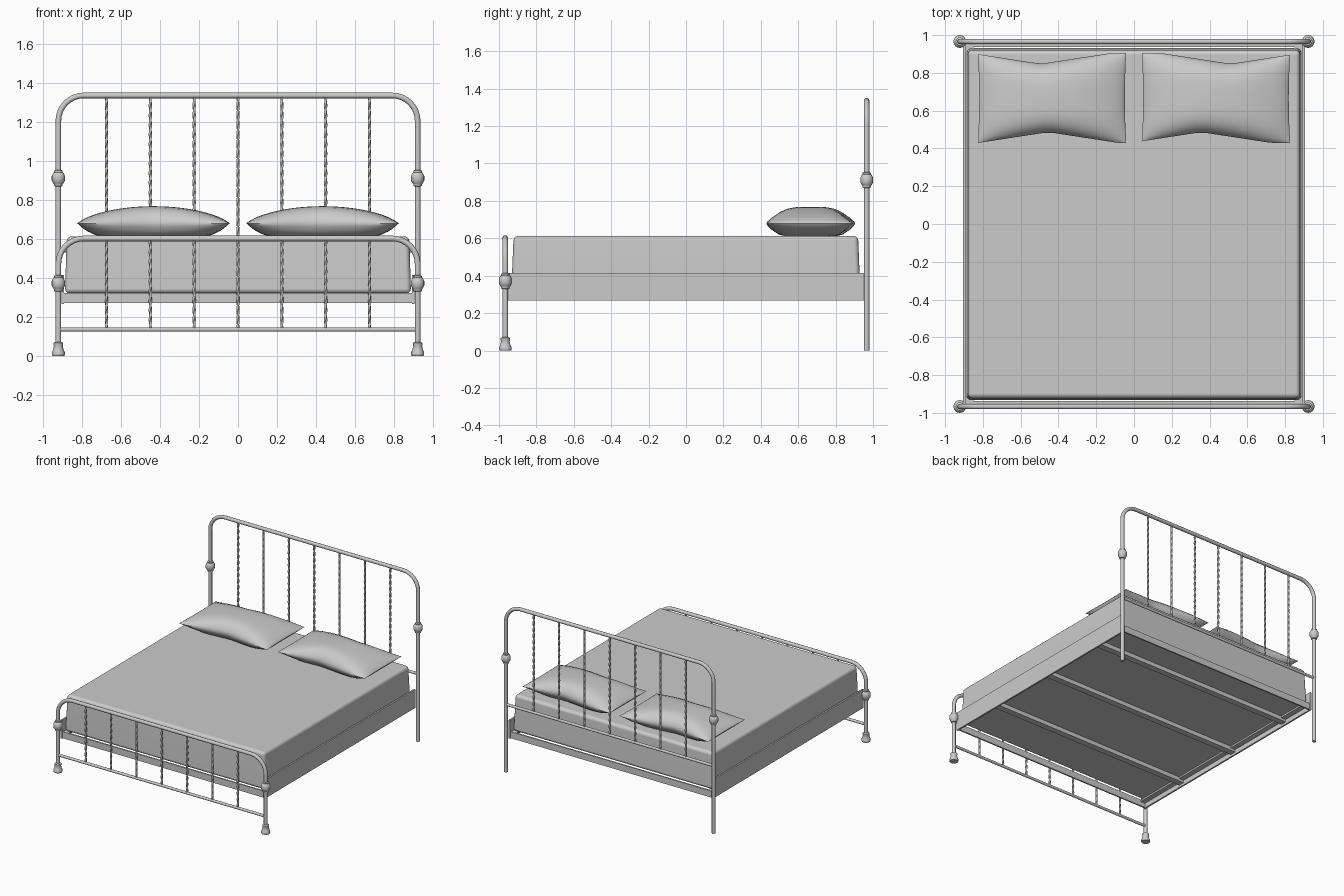
import bpy, bmesh, math

if "Cube" in bpy.data.objects:
    bpy.data.objects.remove(bpy.data.objects["Cube"])

grey = bpy.data.materials.new("plain grey")
grey.diffuse_color = (0.6, 0.6, 0.6, 1)
grey.use_nodes = True
grey.node_tree.nodes["Principled BSDF"].inputs["Base Color"].default_value = grey.diffuse_color
POST_X, END_Y, TUBE = 0.922, 0.966, 0.0145


def finish(name, bm, smooth=None):
    bmesh.ops.recalc_face_normals(bm, faces=bm.faces)
    me = bpy.data.meshes.new(name)
    bm.to_mesh(me)
    bm.free()
    me.materials.append(grey)
    ob = bpy.data.objects.new(name, me)
    bpy.context.collection.objects.link(ob)
    if smooth:
        bpy.ops.object.select_all(action='DESELECT')
        bpy.context.view_layer.objects.active = ob
        ob.select_set(True)
        bpy.ops.object.shade_smooth_by_angle(angle=math.radians(smooth))
    return ob


def box(name, x0, x1, y0, y1, z0, z1):
    bm = bmesh.new()
    bmesh.ops.create_cube(bm, size=1)
    for v in bm.verts:
        v.co = ((x0 + x1) / 2 + v.co.x * (x1 - x0),
                (y0 + y1) / 2 + v.co.y * (y1 - y0),
                (z0 + z1) / 2 + v.co.z * (z1 - z0))
    return finish(name, bm)


def loft(name, rings, smooth):
    """Skin a stack of equal-sized closed rings and cap both ends."""
    bm = bmesh.new()
    rows = [[bm.verts.new(p) for p in r] for r in rings]
    n = len(rows[0])
    for a, b in zip(rows, rows[1:]):
        for i in range(n):
            j = (i + 1) % n
            bm.faces.new((a[i], a[j], b[j], b[i]))
    bm.faces.new(rows[0])
    bm.faces.new(rows[-1])
    return finish(name, bm, smooth)


def ring(x, y, z, r, n, turn=0.0):
    return [(x + r * math.cos(turn + math.tau * i / n),
             y + r * math.sin(turn + math.tau * i / n), z) for i in range(n)]


def lathe(name, x, y, z, profile):
    return loft(name, [ring(x, y, z + h, r, 16) for r, h in profile], 40)


def tube(name, pts, r=TUBE):
    cu = bpy.data.curves.new(name, 'CURVE')
    cu.dimensions = '3D'
    cu.bevel_depth, cu.bevel_resolution, cu.use_fill_caps = r, 3, True
    sp = cu.splines.new('POLY')
    sp.points.add(len(pts) - 1)
    for p, co in zip(sp.points, pts):
        p.co = (*co, 1)
    sp.use_smooth = True
    cu.materials.append(grey)
    ob = bpy.data.objects.new(name, cu)
    bpy.context.collection.objects.link(ob)
    bpy.ops.object.select_all(action='DESELECT')
    bpy.context.view_layer.objects.active = ob
    ob.select_set(True)
    bpy.ops.object.convert(target='MESH')


def arch(name, y, top, base, r=0.13):
    right = [(POST_X - r + r * math.cos(a), y, top - r + r * math.sin(a))
             for a in (math.pi / 2 * i / 8 for i in range(9))]
    right = [(POST_X, y, base)] + right
    tube(name, right + [(-x, yy, z) for x, yy, z in reversed(right)])


def spindle(name, x, y, z0, z1):
    # twisted square bar
    n = int((z1 - z0) / 0.0125)
    loft(name, [ring(x, y, z0 + (z1 - z0) * i / n, 0.0085, 4, 0.4 * i)
                for i in range(n + 1)], None)


# Headboard and footboard: bent tube, lower rail, twisted spindles, collars
KNOB = [(0.015, -0.043), (0.022, -0.04), (0.022, -0.032), (0.027, -0.026),
        (0.034, -0.012), (0.034, 0.012), (0.027, 0.026), (0.022, 0.03),
        (0.022, 0.038), (0.015, 0.042)]
FOOT = [(0.031, 0), (0.034, 0.006), (0.033, 0.018), (0.027, 0.03),
        (0.023, 0.05), (0.025, 0.056), (0.025, 0.066), (0.015, 0.072)]
for name, y, top, low, knob in (("headboard", END_Y, 1.336, 0.54, 0.912),
                                ("footboard", -END_Y, 0.602, 0.135, 0.372)):
    arch(name + "_frame", y, top, 0.0)
    tube(name + "_lower_rail", [(-POST_X, y, low), (POST_X, y, low)], 0.011)
    for i in range(-3, 4):
        spindle(name + "_spindle", 0.225 * i, y, low, top)
    for s in (-1, 1):
        lathe(name + "_collar", s * POST_X, y, knob, KNOB)
for s in (-1, 1):
    lathe("footboard_foot", s * POST_X, -END_Y, 0, FOOT)

# Bed base: side rails with ledges, end rails and cross slats
for s in (-1, 1):
    a, b = sorted((s * 0.893, s * 0.906))
    box("side_rail", a, b, -0.955, 0.955, 0.267, 0.415)
    a, b = sorted((s * 0.85, s * 0.893))
    box("side_ledge", a, b, -0.94, 0.94, 0.305, 0.318)
    a, b = sorted((s * 0.938, s * 0.95))
    box("end_rail", -0.893, 0.893, a, b, 0.27, 0.322)
for y in (0.65, 0.07, -0.52):
    box("cross_slat", -0.893, 0.893, y - 0.025, y + 0.025, 0.285, 0.318)

# Mattress: slightly tapered block with rounded edges
mattress = box("mattress", -0.888, 0.888, -0.934, 0.932, 0.32, 0.613)
for v in mattress.data.vertices:
    if v.co.z > 0.5:
        v.co.x *= 0.99
        v.co.y *= 0.987
bev = mattress.modifiers.new("rounded", 'BEVEL')
bev.width, bev.segments = 0.025, 3
for p in mattress.data.polygons:
    p.use_smooth = True
mattress.modifiers.new("flat faces", 'WEIGHTED_NORMAL')


def pillow(name, cx, front_pinch, back_pinch, nu=24, nv=14):
    bm = bmesh.new()
    for side in (1, -1):
        grid = []
        for i in range(nu + 1):
            u = -math.cos(math.pi * i / nu)
            row = []
            for j in range(nv + 1):
                v = -math.cos(math.pi * j / nv)
                pinch = back_pinch if v > 0 else front_pinch
                dip = 0.24 * max(0, 1 - abs(u - pinch) / 0.95)
                x = cx + 0.393 * u * (1 - 0.02 * (1 - v * v))
                y = 0.667 + 0.238 * v * (1 - dip)
                if side > 0:
                    z = 0.68 + 0.088 * max(0, 1 - u * u) ** 0.7 * max(0, 1 - v ** 4) ** 0.65
                else:
                    z = max(0.612, 0.68 - 0.085 * max(0, 1 - u ** 4) ** 0.8
                            * max(0, 1 - v ** 4) ** 0.7)
                row.append(bm.verts.new((x, y, z)))
            grid.append(row)
        for a, b in zip(grid, grid[1:]):
            for j in range(nv):
                bm.faces.new((a[j], b[j], b[j + 1], a[j + 1]))
    # weld the seam
    bmesh.ops.remove_doubles(bm, verts=bm.verts, dist=0.0002)
    finish(name, bm, 50)


# Pillows side by side at the head
pillow("left_pillow", -0.434, -0.05, -0.15)
pillow("right_pillow", 0.434, -0.2, 0.2)
